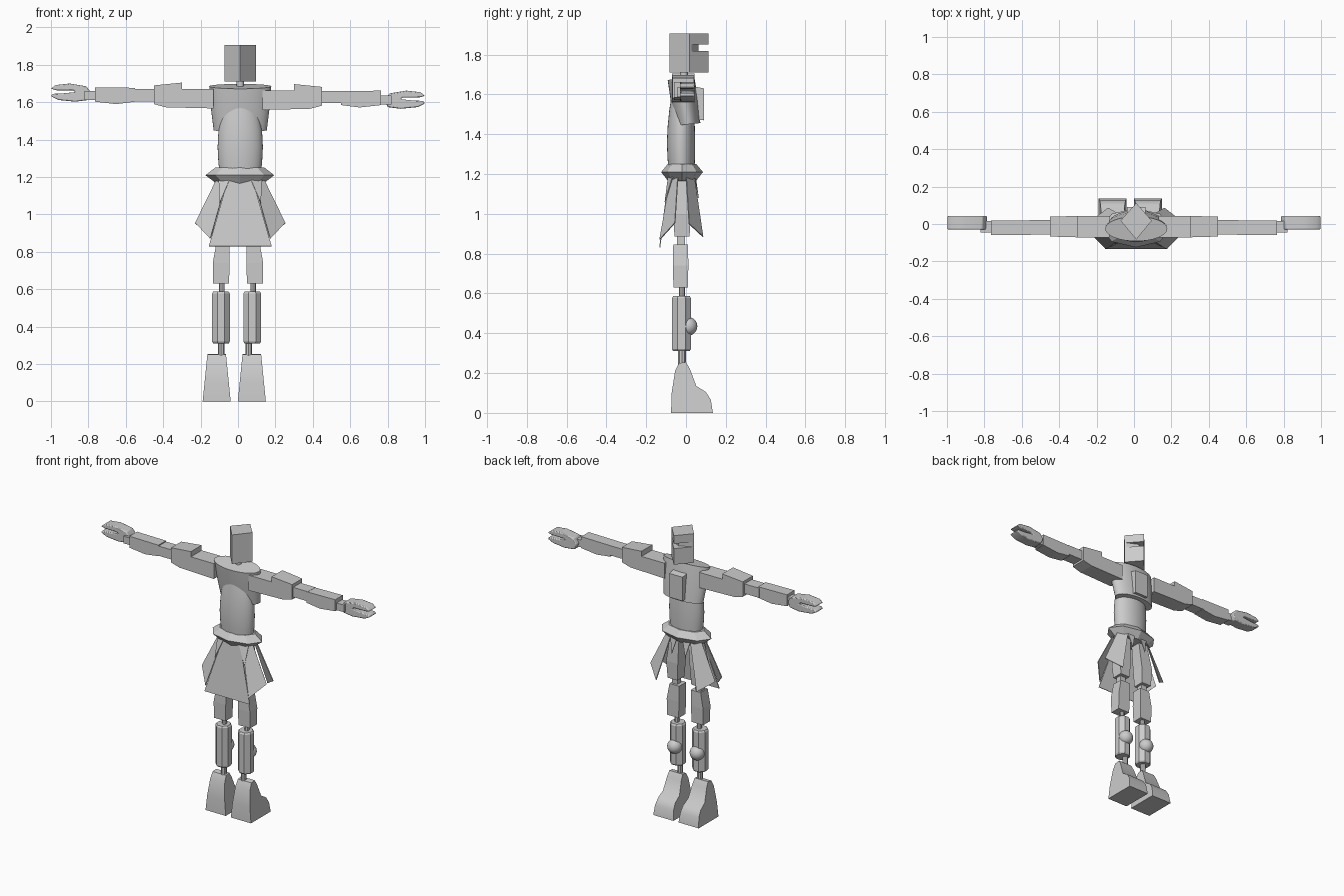
import bpy, bmesh, math
from mathutils import Vector

if "Cube" in bpy.data.objects:
    bpy.data.objects.remove(bpy.data.objects["Cube"])

gray = bpy.data.materials.new("plain_gray")
gray.diffuse_color = (0.6, 0.6, 0.6, 1)
gray.use_nodes = True
gray.node_tree.nodes["Principled BSDF"].inputs["Base Color"].default_value = gray.diffuse_color


def finish(name, bm, bevel=0.0, smooth=False, thick=0.0):
    bmesh.ops.recalc_face_normals(bm, faces=bm.faces)
    me = bpy.data.meshes.new(name)
    bm.to_mesh(me)
    bm.free()
    me.materials.append(gray)
    ob = bpy.data.objects.new(name, me)
    bpy.context.collection.objects.link(ob)
    if bevel:
        m = ob.modifiers.new("bevel", 'BEVEL')
        m.width, m.segments = bevel, 2
        m.limit_method, m.angle_limit = 'ANGLE', math.radians(40)
    if thick:
        m = ob.modifiers.new("solid", 'SOLIDIFY')
        m.thickness, m.offset = thick, 0
    if smooth:
        bpy.context.view_layer.objects.active = ob
        ob.select_set(True)
        bpy.ops.object.shade_smooth_by_angle(angle=math.radians(40))
        ob.select_set(False)
    return ob


def loft(name, rings, **kw):
    """Skin equal-length rings of 3D points, capped at both ends."""
    bm = bmesh.new()
    vs = [[bm.verts.new(p) for p in r] for r in rings]
    n = len(rings[0])
    for a, b in zip(vs, vs[1:]):
        for i in range(n):
            j = (i + 1) % n
            bm.faces.new((a[i], a[j], b[j], b[i]))
    bm.faces.new(vs[0][::-1])
    bm.faces.new(vs[-1])
    return finish(name, bm, **kw)


def ellipse(cx, cy, z, rx, ry, n, tilt=0.0, turn=0.0):
    out = []
    for i in range(n):
        a = 2 * math.pi * i / n + turn
        dy = ry * math.sin(a)
        out.append((cx + rx * math.cos(a), cy + dy, z + tilt * dy))
    return out


def box(name, x0, x1, y0, y1, z0, z1, **kw):
    return loft(name, [[(x0, y0, z), (x1, y0, z), (x1, y1, z), (x0, y1, z)] for z in (z0, z1)], **kw)


def slab(name, pts, s, y0, y1, dz=0.0, taper=None, **kw):
    """Extrude an x-z outline along y, mirrored by s."""
    yc = (y0 + y1) / 2
    f = taper or (lambda x: 1)
    return loft(name, [[(s * x, yc + (y - yc) * f(x), z + dz) for x, z in pts] for y in (y0, y1)], **kw)


CX = 0.012

# Head: diamond prism with a visor notch on the +y side
L, R, F, B, SY = -0.072, 0.095, 0.112, -0.083, 0.018
t = 0.1
outer = [(CX, B), (R, SY), (R + (CX - R) * t, SY + (F - SY) * t), (CX, F),
         (L + (CX - L) * t, SY + (F - SY) * t), (L, SY)]
inner = [(CX, B), (R, SY), (R + (CX - R) * t, SY + (F - SY) * t), (CX, F - 0.05),
         (L + (CX - L) * t, SY + (F - SY) * t), (L, SY)]
loft("head_lower", [[(x, y, z) for x, y in outer] for z in (1.71, 1.818)])
loft("head_visor_recess", [[(x, y, z) for x, y in inner] for z in (1.818, 1.85)])
loft("head_upper", [[(x, y, z) for x, y in outer] for z in (1.85, 1.905)])
loft("neck", [ellipse(CX, -0.01, z, 0.02, 0.02, 10) for z in (1.66, 1.72)], smooth=True)

# Torso
loft("chest", [ellipse(CX, 0.01, 1.45, 0.142, 0.062, 32, 0.1),
               ellipse(CX, -0.008, 1.57, 0.157, 0.068, 32, 0.1),
               ellipse(CX, -0.026, 1.685, 0.166, 0.066, 32, 0.2)], smooth=True)
loft("chest_plate", [[(CX - 0.05, y, z) for y, z in ((0.03, 1.475), (0.09, 1.47), (0.09, 1.63), (0.015, 1.645))],
                     [(CX + 0.05, y, z) for y, z in ((0.03, 1.475), (0.09, 1.47), (0.09, 1.63), (0.015, 1.645))]])
loft("abdomen", [ellipse(CX, cy, z, rx, ry, 32) for z, rx, ry, cy in (
    (1.20, 0.108, 0.064, -0.022), (1.28, 0.117, 0.069, -0.024), (1.36, 0.121, 0.071, -0.025),
    (1.44, 0.117, 0.068, -0.024), (1.52, 0.105, 0.062, -0.022), (1.58, 0.085, 0.055, -0.02))], smooth=True)

# Belt
loft("belt", [ellipse(0.01, -0.02, z, rx, ry, 8) for z, rx, ry in (
    (1.165, 0.125, 0.07), (1.21, 0.184, 0.105), (1.25, 0.132, 0.072))])


# Skirt of thin flared panels
def panel(name, pts):
    bm = bmesh.new()
    bm.faces.new([bm.verts.new(p) for p in pts])
    finish(name, bm, thick=0.005)


panel("skirt_rear_panel", [(CX - 0.065, -0.085, 1.19), (CX + 0.065, -0.085, 1.19),
                           (CX + 0.168, -0.132, 0.83), (CX - 0.168, -0.132, 0.83)])
for s, side in ((-1, "left"), (1, "right")):
    x = lambda d: CX + s * d
    panel(f"skirt_rear_{side}_panel", [(x(0.07), -0.075, 1.19), (x(0.125), -0.04, 1.19),
                                       (x(0.24), -0.055, 0.955), (x(0.16), -0.132, 0.87)])
    panel(f"skirt_front_{side}_panel", [(x(0.125), 0.0, 1.19), (x(0.07), 0.04, 1.19),
                                        (x(0.15), 0.085, 0.885), (x(0.24), 0.015, 0.95)])
    panel(f"skirt_rear_{side}_point", [(x(0.055), -0.088, 1.19), (x(0.115), -0.066, 1.19), (x(0.11), -0.105, 1.06)])
    panel(f"skirt_front_{side}_point", [(x(0.02), 0.046, 1.19), (x(0.075), 0.04, 1.19), (x(0.05), 0.062, 1.08)])

# Legs
foot_side = [(-0.075, 0), (-0.072, 0.1), (-0.055, 0.21), (-0.035, 0.25), (0.0, 0.255), (0.02, 0.22),
             (0.052, 0.135), (0.1, 0.105), (0.125, 0.065), (0.135, 0)]
for s, side, cx, fx in ((-1, "left", -0.091, -0.114), (1, "right", 0.076, 0.074)):
    hip = s * 0.065 + 0.008
    thx = s * 0.088
    loft(f"{side}_thigh", [[(c + dx, -0.02 + dy, z) for dx, dy in ((-w, -h), (w, -h), (w, h), (-w, h))]
                           for z, c, w, h in ((0.885, thx, 0.036, 0.038), (1.0, thx, 0.043, 0.043),
                                              (1.19, hip, 0.032, 0.035))])
    box(f"{side}_thigh_joint", thx - 0.02, thx + 0.02, -0.045, -0.005, 0.82, 0.9)
    loft(f"{side}_knee_block", [[(c + dx, -0.027 + dy, z) for dx, dy in ((-w, -h), (w, -h), (w, h), (-w, h))]
                                for z, c, w, h in ((0.63, thx + s * 0.003, 0.043, 0.036),
                                                   (0.74, thx + s * 0.002, 0.045, 0.039),
                                                   (0.845, thx - s * 0.008, 0.036, 0.037))])
    loft(f"{side}_knee_joint", [ellipse(cx + 0.005, -0.02, z, 0.015, 0.015, 8) for z in (0.57, 0.65)])
    loft(f"{side}_shin", [ellipse(cx, -0.023, z, r, r, 8, turn=math.pi / 8) for z, r in (
        (0.31, 0.044), (0.32, 0.051), (0.578, 0.051), (0.588, 0.044))])
    bm = bmesh.new()
    bmesh.ops.create_uvsphere(bm, u_segments=24, v_segments=12, radius=0.047)
    bmesh.ops.translate(bm, verts=bm.verts, vec=Vector((cx, 0.01, 0.435)))
    finish(f"{side}_shin_ball", bm, smooth=True)
    ax = (cx + fx) / 2 + (0.012 if s < 0 else -0.018)
    loft(f"{side}_ankle", [ellipse(ax, -0.02, z, 0.017, 0.019, 8) for z in (0.23, 0.32)])
    loft(f"{side}_foot", [[(fx + k * (0.075 - 0.1 * z), y, z) for y, z in foot_side] for k in (-1, 1)],
         smooth=True)

# Arms
upper = [(0.13, 1.67), (0.30, 1.67), (0.30, 1.705), (0.45, 1.69), (0.45, 1.59), (0.385, 1.573), (0.13, 1.567)]
fore = [(0.55, 1.677), (0.765, 1.68), (0.765, 1.603), (0.65, 1.59), (0.55, 1.603)]
hand = [(0.785, 1.65), (0.81, 1.685), (0.90, 1.70), (0.975, 1.692), (1.0, 1.672), (0.97, 1.664),
        (0.88, 1.664), (0.87, 1.654), (0.93, 1.648), (0.99, 1.645), (1.0, 1.632), (0.96, 1.612),
        (0.87, 1.603), (0.80, 1.612)]
for s, side in ((-1, "left"), (1, "right")):
    d = 1 if s > 0 else 0
    slab(f"{side}_upper_arm", upper, s, -0.069, 0.041, -0.008 * d, lambda x: 1.05 - 0.5 * max(0, x - 0.28))
    slab(f"{side}_elbow", [(0.44, 1.67), (0.56, 1.67), (0.56, 1.605), (0.44, 1.605)], s, -0.057, 0.022, -0.01 * d)
    slab(f"{side}_forearm", fore, s, -0.06, 0.02, -0.018 * d)
    slab(f"{side}_wrist", [(0.75, 1.66), (0.82, 1.66), (0.82, 1.612), (0.75, 1.612)], s, -0.045, 0.015, -0.025 * d)
    slab(f"{side}_hand", hand, s, -0.03, 0.043, -0.038 * d, bevel=0.008, smooth=True)
